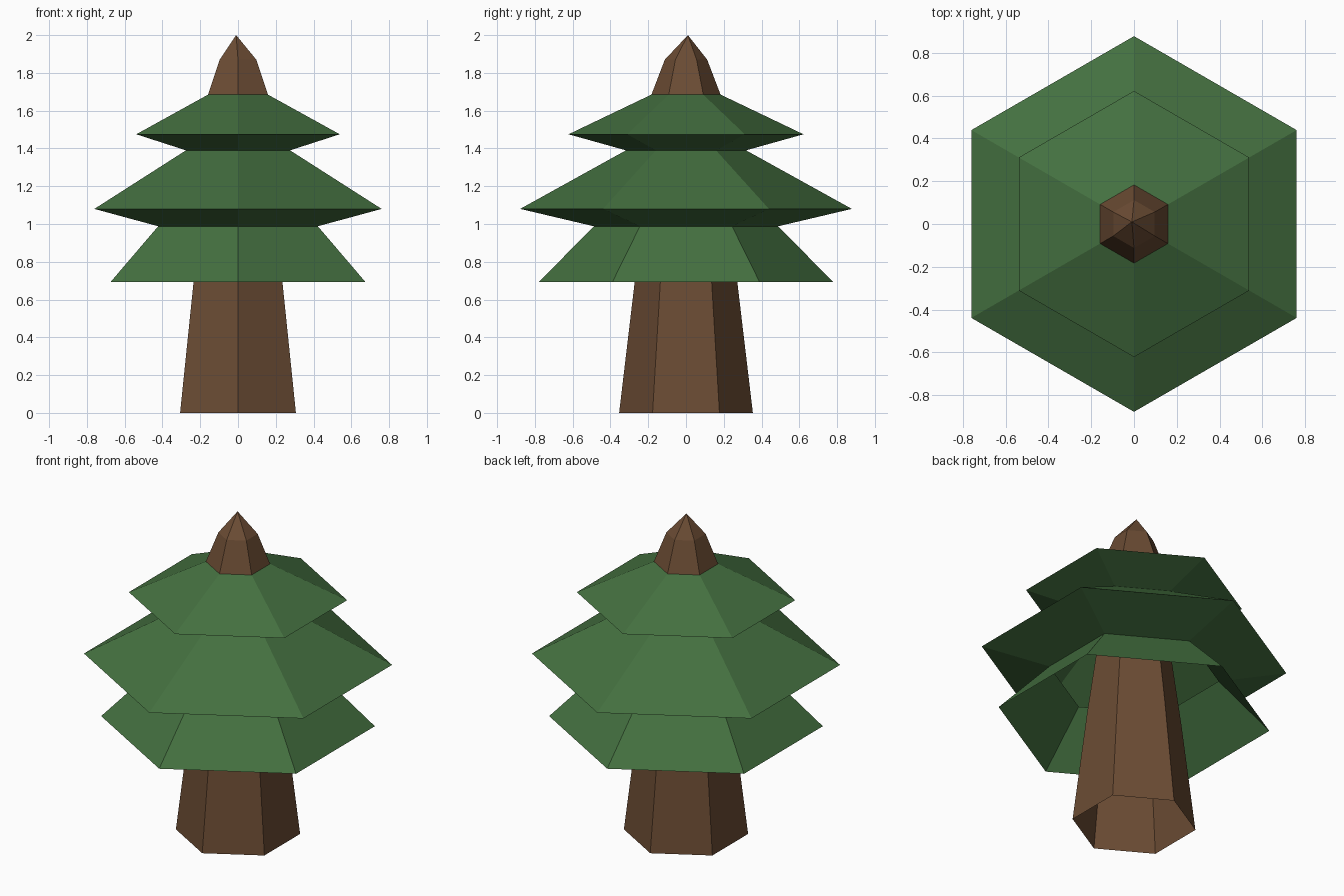
import bpy, bmesh
from math import sin, cos, pi

if "Cube" in bpy.data.objects:
    bpy.data.objects.remove(bpy.data.objects["Cube"])

SIDES = 6


def material(name, color):
    mat = bpy.data.materials.new(name)
    mat.diffuse_color = (*color, 1)
    mat.use_nodes = True
    mat.node_tree.nodes["Principled BSDF"].inputs["Base Color"].default_value = mat.diffuse_color
    return mat


def hex_shell(name, profile, mat, apex=None):
    """Loft open hexagonal rings given as (radius, z); optionally end in a point."""
    bm = bmesh.new()
    rings = [[bm.verts.new((r * sin(i * 2 * pi / SIDES), r * cos(i * 2 * pi / SIDES), z))
              for i in range(SIDES)] for r, z in profile]
    for a, b in zip(rings, rings[1:]):
        for i in range(SIDES):
            j = (i + 1) % SIDES
            bm.faces.new((a[i], b[i], b[j], a[j]))
    if apex:
        tip = bm.verts.new(apex)
        for i in range(SIDES):
            bm.faces.new((rings[-1][i], tip, rings[-1][(i + 1) % SIDES]))
    mesh = bpy.data.meshes.new(name)
    bm.to_mesh(mesh)
    bm.free()
    mesh.materials.append(mat)
    obj = bpy.data.objects.new(name, mesh)
    bpy.context.collection.objects.link(obj)
    return obj


bark = material("bark", (0.147, 0.072, 0.034))
needles = material("needles", (0.058, 0.162, 0.051))

# Tapered trunk, open at the base, running inside the foliage to the pointed tip
hex_shell("trunk", [(0.354, 0), (0.272, 0.69), (0.21, 1.15), (0.183, 1.685), (0.112, 1.87)],
          bark, apex=(-0.01, 0.01, 2.0))

# Three stacked foliage tiers as one folded skirt, open underneath
hex_shell("foliage", [(0.78, 0.692), (0.488, 0.988), (0.878, 1.08), (0.318, 1.39),
                      (0.622, 1.475), (0.183, 1.685)], needles)
